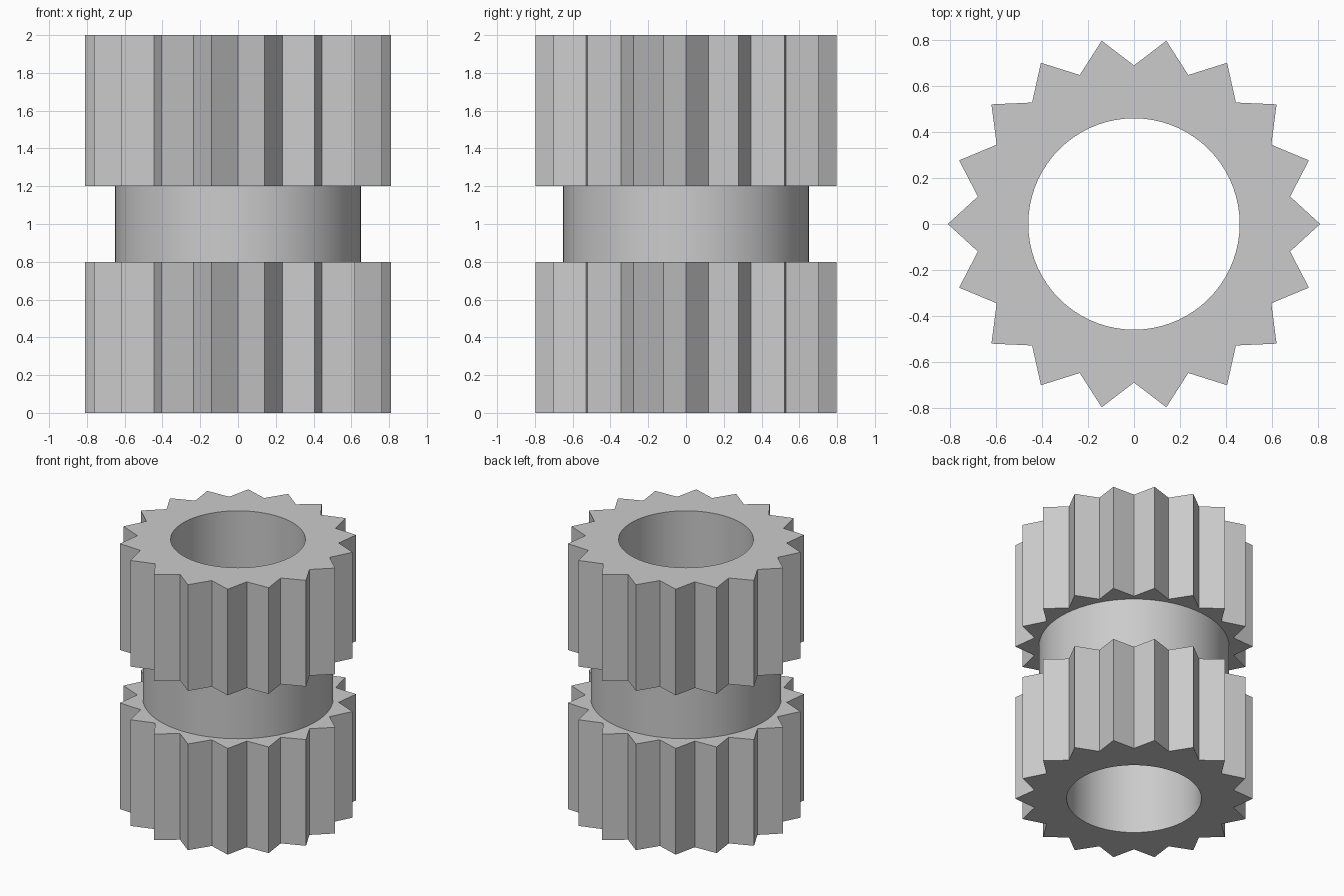
import bpy
import bmesh
from math import cos, sin, tau, radians

TEETH = 18
SEGMENTS = TEETH * 4
TIP, ROOT, COLLAR, BORE = 0.81, 0.69, 0.65, 0.46

cube = bpy.data.objects.get("Cube")
if cube:
    bpy.data.objects.remove(cube, do_unlink=True)

grey = bpy.data.materials.new("plain grey")
grey.use_nodes = True
colour = (0.6, 0.6, 0.6, 1)
grey.diffuse_color = colour
grey.node_tree.nodes["Principled BSDF"].inputs["Base Color"].default_value = colour


def polar(radius, step):
    angle = tau * step / SEGMENTS
    return radius * cos(angle), radius * sin(angle)


def circle(radius):
    return [polar(radius, i) for i in range(SEGMENTS)]


def toothed():
    """Pointed teeth: tip, flank midpoint, root, flank midpoint."""
    corners = [polar(ROOT if i % 2 else TIP, i * 2) for i in range(TEETH * 2)]
    points = []
    for i, a in enumerate(corners):
        b = corners[(i + 1) % len(corners)]
        points += [a, ((a[0] + b[0]) / 2, (a[1] + b[1]) / 2)]
    return points


# Closed section: lower gear, collar, upper gear, then back down the bore
gear, collar, bore = toothed(), circle(COLLAR), circle(BORE)
section = [(gear, 0), (gear, 0.8), (collar, 0.8), (collar, 1.2),
           (gear, 1.2), (gear, 2), (bore, 2), (bore, 0)]

bm = bmesh.new()
rings = [[bm.verts.new((x, y, z)) for x, y in outline] for outline, z in section]
for k, low in enumerate(rings):
    high = rings[(k + 1) % len(rings)]
    for i in range(SEGMENTS):
        j = (i + 1) % SEGMENTS
        bm.faces.new((low[i], low[j], high[j], high[i]))
bmesh.ops.recalc_face_normals(bm, faces=bm.faces[:])

mesh = bpy.data.meshes.new("double_gear_sleeve")
bm.to_mesh(mesh)
bm.free()
mesh.materials.append(grey)
sleeve = bpy.data.objects.new("double_gear_sleeve", mesh)
bpy.context.collection.objects.link(sleeve)

# Smooth round walls, crisp teeth and rims
bpy.ops.object.select_all(action="DESELECT")
sleeve.select_set(True)
bpy.context.view_layer.objects.active = sleeve
bpy.ops.object.shade_smooth_by_angle(angle=radians(25))
